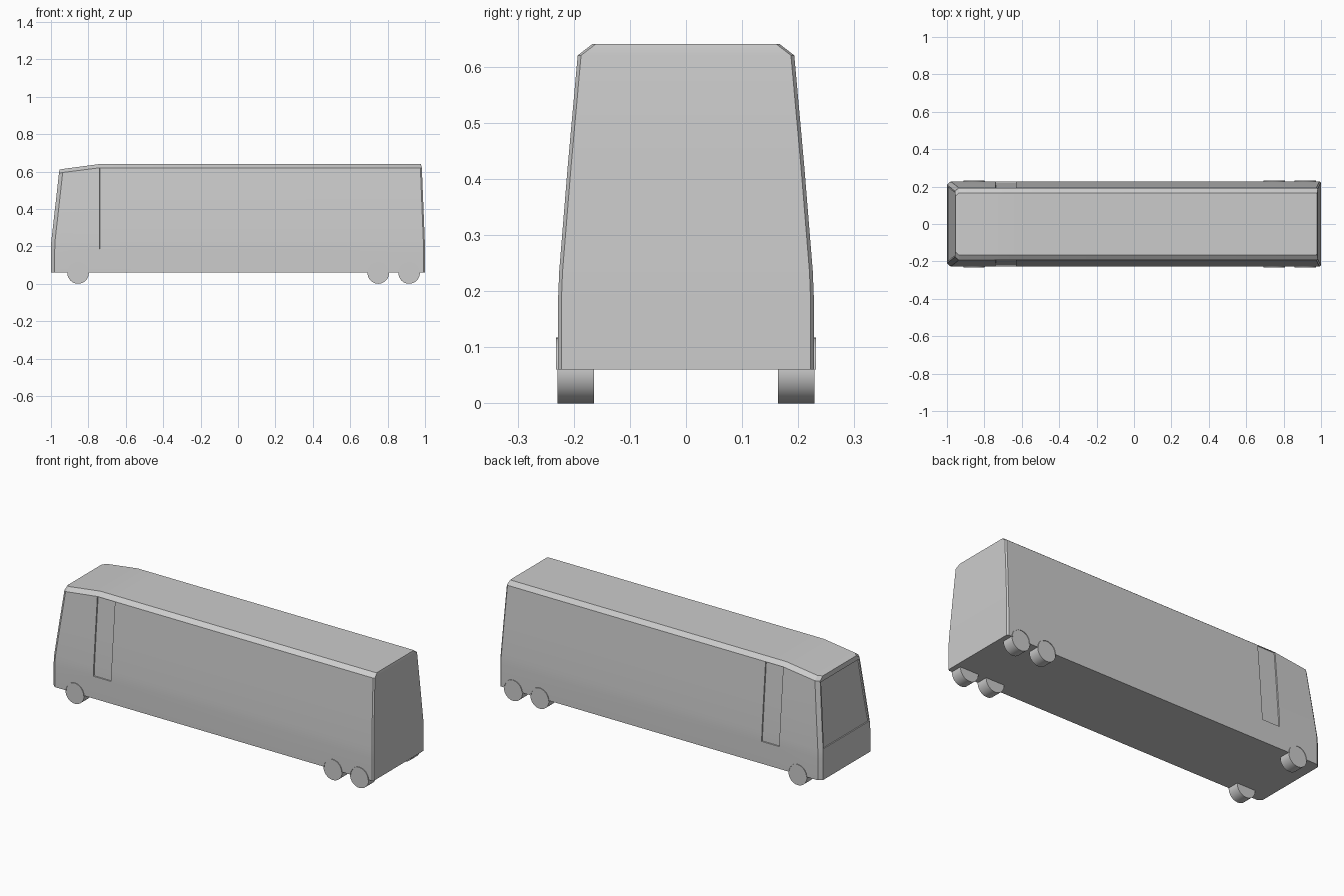
import bpy, bmesh, math
from mathutils import Matrix, Vector

if "Cube" in bpy.data.objects:
    bpy.data.objects.remove(bpy.data.objects["Cube"])


def interp(table, z):
    for (z0, v0), (z1, v1) in zip(table, table[1:]):
        if z <= z1:
            return v0 + (v1 - v0) * (z - z0) / (z1 - z0)
    return table[-1][1]


def finish(bm, name, angle=30):
    bmesh.ops.recalc_face_normals(bm, faces=bm.faces)
    me = bpy.data.meshes.new(name)
    bm.to_mesh(me)
    bm.free()
    ob = bpy.data.objects.new(name, me)
    bpy.context.collection.objects.link(ob)
    bpy.ops.object.select_all(action='DESELECT')
    ob.select_set(True)
    bpy.context.view_layer.objects.active = ob
    bpy.ops.object.shade_smooth_by_angle(angle=math.radians(angle))
    return ob


# Half cross-section (half width, height) and sloping ends
HALF = [(0.228, 0.06), (0.228, 0.185), (0.226, 0.235), (0.211, 0.42),
        (0.193, 0.62), (0.167, 0.64)]
FRONT = [(0.06, -1.0), (0.22, -1.0), (0.64, -0.955)]
REAR = [(0.06, 1.0), (0.20, 1.0), (0.62, 0.983), (0.64, 0.978)]
N = len(HALF)


def ring(bm, xfun, inset=0.0, top=0.64):
    k = (top - 0.06) / 0.58
    pts = [(y - inset, 0.06 + (z - 0.06) * k, z) for y, z in HALF]
    right = [bm.verts.new((xfun(z0), -y, z)) for y, z, z0 in pts]
    left = [bm.verts.new((xfun(z0), y, z)) for y, z, z0 in pts]
    return right + left[::-1]


# Body shell lofted along its length
bm = bmesh.new()
rings = [ring(bm, lambda z: interp(FRONT, z), 0.018, 0.61),
         ring(bm, lambda z: interp(FRONT, z) + 0.02, 0.0, 0.614),
         ring(bm, lambda z: -0.74),
         ring(bm, lambda z: -0.63),
         ring(bm, lambda z: interp(REAR, z) - 0.008),
         ring(bm, lambda z: interp(REAR, z), 0.006)]
doors = [[], []]
for s, (a, b) in enumerate(zip(rings, rings[1:])):
    for i in range(2 * N):
        j = (i + 1) % (2 * N)
        f = bm.faces.new((a[i], a[j], b[j], b[i]))
        if s == 2 and 1 <= i <= N - 3:
            doors[0].append(f)
        if s == 2 and N + 1 <= i <= 2 * N - 3:
            doors[1].append(f)

# End caps in strips, keeping the windscreen strips
windscreen = []
for r in (rings[0], rings[-1]):
    for i in range(N - 1):
        f = bm.faces.new((r[i], r[i + 1], r[2 * N - 2 - i], r[2 * N - 1 - i]))
        if r is rings[0] and 2 <= i <= N - 3:
            windscreen.append(f)
bmesh.ops.recalc_face_normals(bm, faces=bm.faces)

# Recessed doors and windscreen
for d in doors:
    bmesh.ops.inset_region(bm, faces=d, thickness=0.0015, depth=-0.006)
bmesh.ops.inset_region(bm, faces=windscreen, thickness=0.01, depth=0)
bmesh.ops.inset_region(bm, faces=windscreen, thickness=0.001, depth=-0.007)
finish(bm, "bus_body", 25)

# Wheels and thin arch lips
R = 0.0575
for label, x in (("front", -0.855), ("rear_inner", 0.75), ("rear_outer", 0.915)):
    for side, s in (("right", -1), ("left", 1)):
        bm = bmesh.new()
        bmesh.ops.create_cone(
            bm, cap_ends=True, segments=32, radius1=R, radius2=R, depth=0.065,
            matrix=Matrix.Translation((x, s * 0.1965, R)) @ Matrix.Rotation(math.pi / 2, 4, 'X'))
        finish(bm, f"{label}_{side}_wheel")

        bm = bmesh.new()
        prev = None
        for k in range(17):
            a = math.pi * k / 16
            c, t = math.cos(a), math.sin(a)
            cur = [bm.verts.new((x + r * c, s * y, 0.06 + r * t))
                   for r, y in ((0.053, 0.222), (0.053, 0.232), (0.057, 0.232), (0.057, 0.222))]
            if prev:
                for i in range(4):
                    j = (i + 1) % 4
                    bm.faces.new((prev[i], prev[j], cur[j], cur[i]))
            else:
                bm.faces.new(cur)
            prev = cur
        bm.faces.new(prev)
        finish(bm, f"{label}_{side}_wheel_arch")
